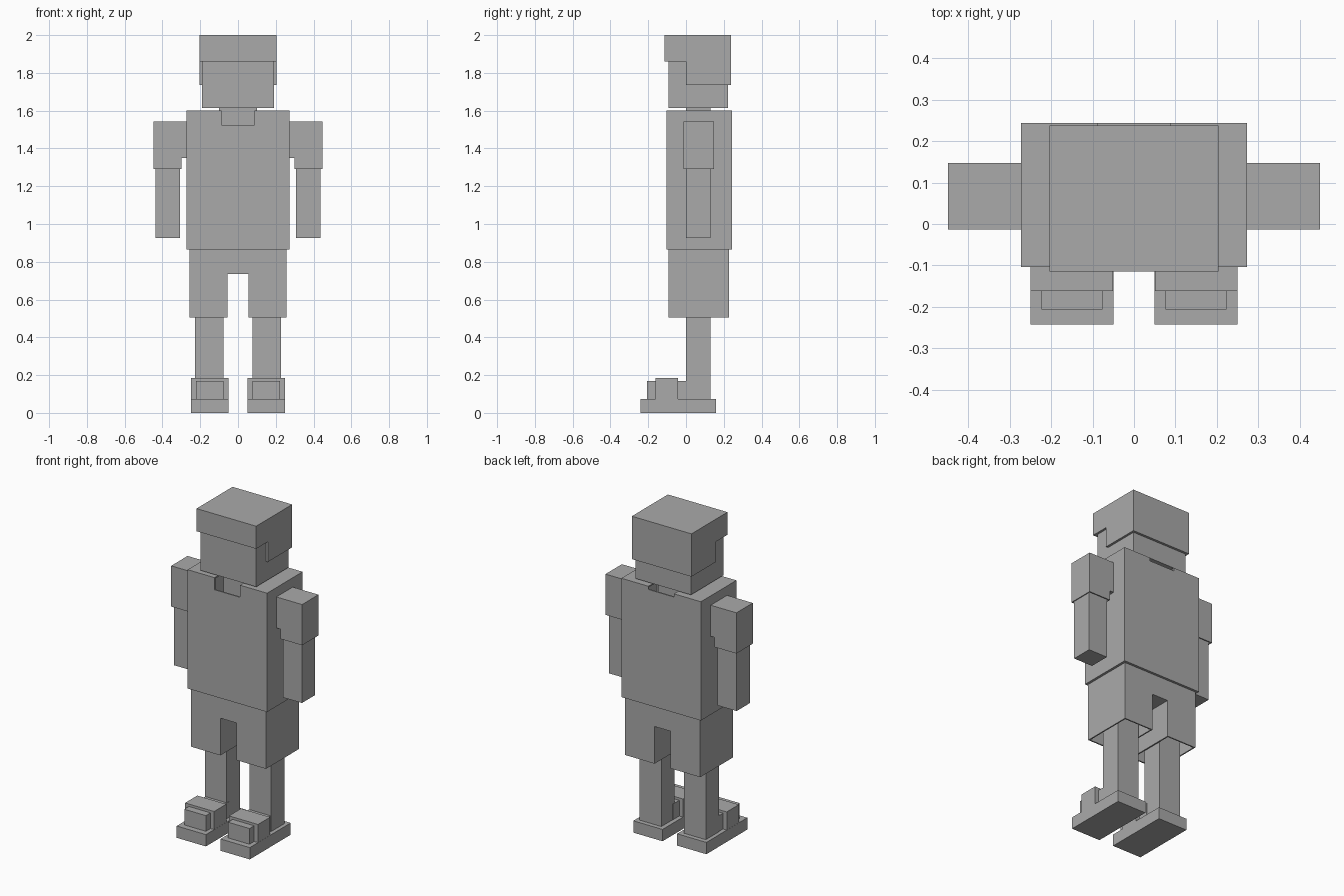
import bpy

if "Cube" in bpy.data.objects:
    bpy.data.objects.remove(bpy.data.objects["Cube"])

# One flat colour
grey = bpy.data.materials.new("plain_grey")
grey.diffuse_color = (0.4, 0.4, 0.4, 1)
grey.use_nodes = True
grey.node_tree.nodes["Principled BSDF"].inputs["Base Color"].default_value = grey.diffuse_color


def box(name, x, y, z):
    """Axis-aligned box from (min, max) ranges."""
    bpy.ops.mesh.primitive_cube_add(size=1)
    ob = bpy.context.object
    ob.name = name
    for v in ob.data.vertices:
        v.co = [r[0] + (c + 0.5) * (r[1] - r[0]) for c, r in zip(v.co, (x, y, z))]
    ob.data.materials.append(grey)
    return ob


def cut(ob, x, y, z):
    """Subtract a box from a part."""
    cutter = box("cutter", x, y, z)
    mod = ob.modifiers.new("cut", 'BOOLEAN')
    mod.operation = 'DIFFERENCE'
    mod.solver = 'EXACT'
    mod.object = cutter
    bpy.context.view_layer.objects.active = ob
    bpy.ops.object.modifier_apply(modifier="cut")
    bpy.data.objects.remove(cutter)


def pair(name, x, y, z):
    """Right-hand box plus its mirrored twin."""
    return [(box("right_" + name, x, y, z), 1),
            (box("left_" + name, (-x[1], -x[0]), y, z), -1)]


def side(x, s):
    return x if s > 0 else (-x[1], -x[0])


# Head and neck
box("head", (-0.19, 0.19), (-0.093, 0.223), (1.613, 1.88))
hair = box("hair", (-0.204, 0.204), (-0.114, 0.238), (1.735, 2.0))
cut(hair, (-0.3, 0.3), (-0.3, 0.0), (1.6, 1.86))
box("neck", (-0.1, 0.1), (0.0, 0.13), (1.45, 1.63))

# Hollow shirt with a low front neckline and a shallow back neckline
shirt = box("shirt", (-0.272, 0.272), (-0.104, 0.243), (0.865, 1.6))
cut(shirt, (-0.264, 0.264), (-0.096, 0.235), (0.873, 1.592))
cut(shirt, (-0.0875, 0.0875), (-0.2, 0.0), (1.525, 1.7))
cut(shirt, (-0.0875, 0.0875), (-0.05, 0.3), (1.58, 1.7))

# Shorts with a gap between the legs and open leg holes
shorts = box("shorts", (-0.257, 0.257), (-0.093, 0.228), (0.505, 0.865))
cut(shorts, (-0.055, 0.055), (-0.3, 0.3), (0.4, 0.735))
for s in (1, -1):
    cut(shorts, side((0.063, 0.249), s), (-0.085, 0.22), (0.4, 0.73))

# Sleeves, notched beside the body and open around the arm
for sleeve, s in pair("sleeve", (0.27, 0.448), (-0.013, 0.147), (1.29, 1.542)):
    cut(sleeve, side((0.2, 0.299), s), (-0.3, 0.3), (1.2, 1.35))
    cut(sleeve, side((0.305, 0.442), s), (-0.007, 0.141), (1.2, 1.35))

# Arms and legs
pair("arm", (0.3075, 0.4375), (0.0, 0.13), (0.925, 1.4))
pair("leg", (0.0775, 0.2265), (0.0, 0.13), (0.05, 0.78))

# Sandals: sole, foot and strap
pair("sole", (0.05, 0.25), (-0.242, 0.158), (0.0, 0.073))
pair("foot", (0.0755, 0.2235), (-0.206, 0.02), (0.05, 0.17))
pair("strap", (0.0505, 0.2495), (-0.161, -0.042), (0.06, 0.185))
